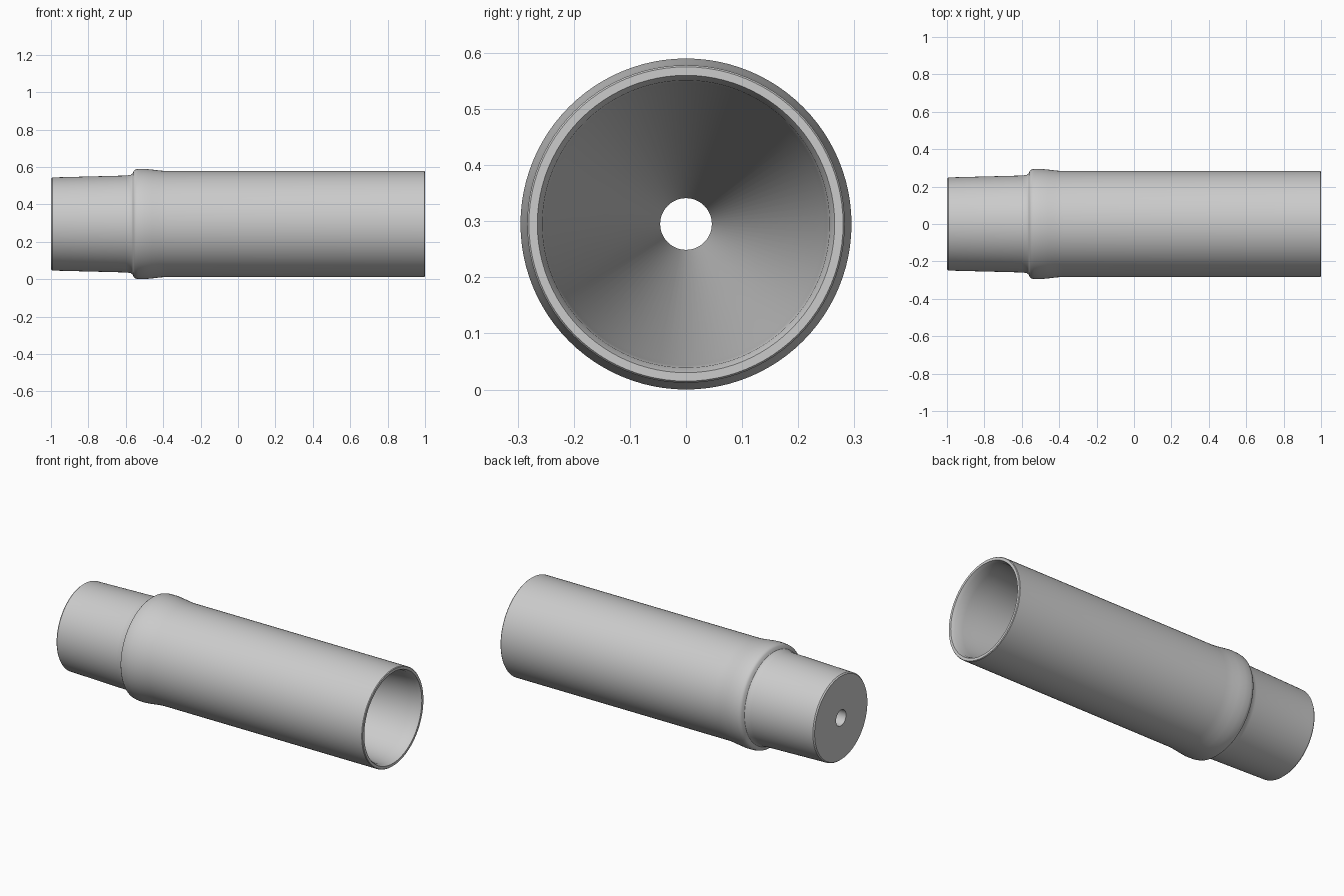
import bpy, bmesh, math
from mathutils import Matrix, Vector

cube = bpy.data.objects.get("Cube")
if cube:
    bpy.data.objects.remove(cube, do_unlink=True)

AXIS_HEIGHT = 0.295
SEGMENTS = 96

grey = bpy.data.materials.new("light_grey")
grey.use_nodes = True
colour = (0.6, 0.6, 0.6, 1)
grey.diffuse_color = colour
grey.node_tree.nodes["Principled BSDF"].inputs["Base Color"].default_value = colour

# Closed wall profile as (position along the axis, radius)
tail = [(-1, 0.046), (-1, 0.243), (-0.993, 0.249), (-0.6, 0.259), (-0.575, 0.262), (-0.565, 0.268)]
collar = [(-0.558, 0.284), (-0.55, 0.291), (-0.535, 0.294), (-0.5, 0.295),
          (-0.46, 0.291), (-0.42, 0.286), (-0.38, 0.283)]
mouth = [(0.996, 0.283), (1, 0.28), (1, 0.265), (0.98, 0.256)]
bore = [(0.93, 0.252), (0.85, 0.245), (-0.95, 0.046)]
profile = tail + collar + mouth + bore

# Revolve the profile around the long axis
bm = bmesh.new()
verts = [bm.verts.new((x, 0, r)) for x, r in profile]
edges = [bm.edges.new((v, verts[(i + 1) % len(verts)])) for i, v in enumerate(verts)]
bmesh.ops.spin(bm, geom=verts + edges, cent=Vector(), axis=(1, 0, 0),
               angle=math.tau, steps=SEGMENTS, use_merge=True)
bmesh.ops.remove_doubles(bm, verts=bm.verts[:], dist=0.0001)
bmesh.ops.recalc_face_normals(bm, faces=bm.faces[:])
bmesh.ops.transform(bm, matrix=Matrix.Translation((0, 0, AXIS_HEIGHT)), verts=bm.verts[:])
mesh = bpy.data.meshes.new("sleeve")
bm.to_mesh(mesh)
bm.free()
mesh.materials.append(grey)

sleeve = bpy.data.objects.new("sleeve", mesh)
bpy.context.collection.objects.link(sleeve)
bpy.ops.object.select_all(action="DESELECT")
sleeve.select_set(True)
bpy.context.view_layer.objects.active = sleeve
bpy.ops.object.shade_smooth_by_angle(angle=math.radians(35))
